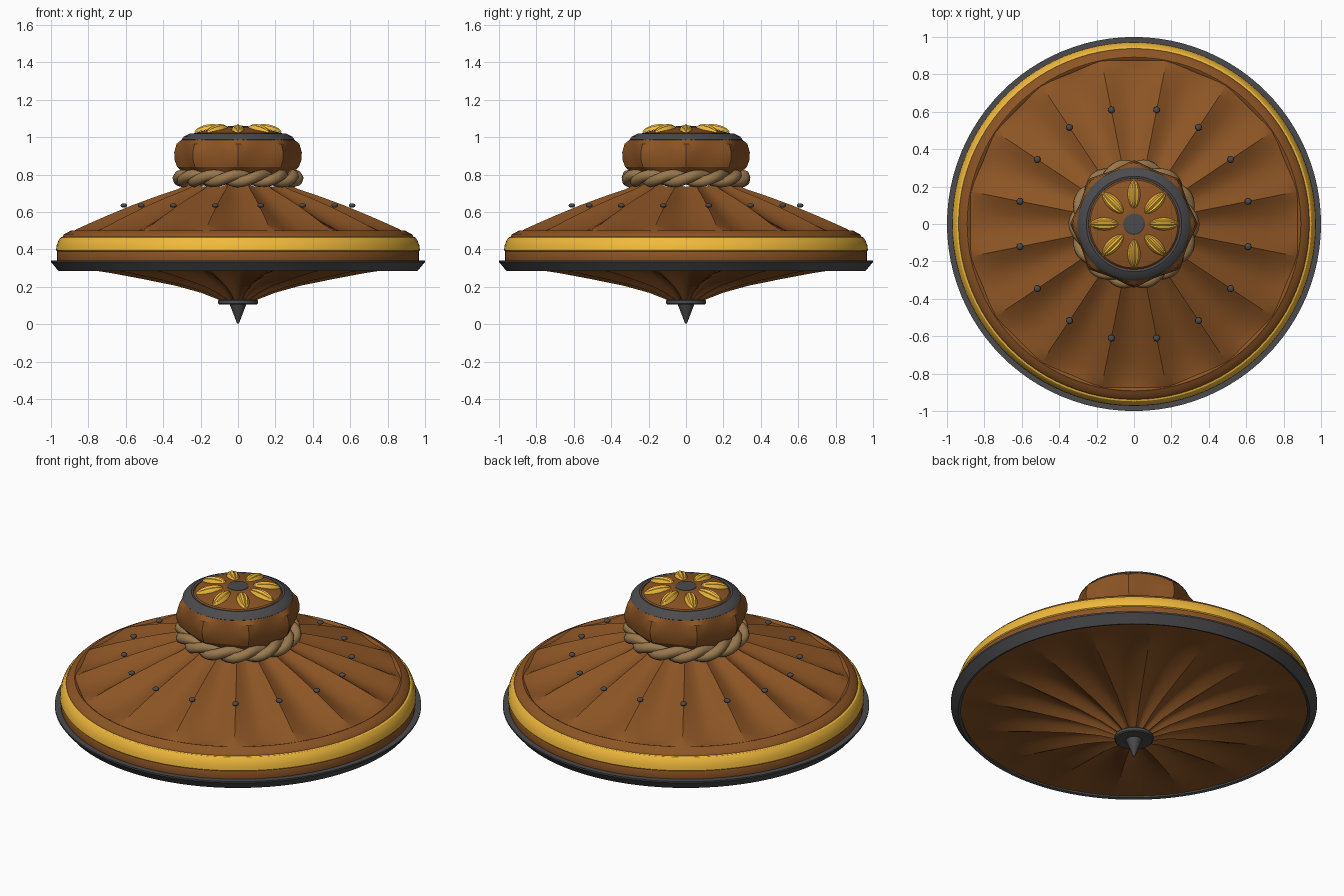
import bpy, bmesh
from math import sin, cos, pi, tau, radians

if "Cube" in bpy.data.objects:
    bpy.data.objects.remove(bpy.data.objects["Cube"])


def material(name, rgb):
    m = bpy.data.materials.new(name)
    m.diffuse_color = (*rgb, 1)
    m.use_nodes = True
    m.node_tree.nodes["Principled BSDF"].inputs["Base Color"].default_value = m.diffuse_color
    return m


WOOD = material("wood", (0.265, 0.09, 0.018))
GOLD = material("gold", (0.88, 0.49, 0.045))
IRON = material("iron", (0.07, 0.07, 0.075))
ROPE = material("rope", (0.32, 0.19, 0.075))


def finish(name, bm, mat, angle=30):
    bmesh.ops.recalc_face_normals(bm, faces=bm.faces)
    me = bpy.data.meshes.new(name)
    bm.to_mesh(me)
    bm.free()
    ob = bpy.data.objects.new(name, me)
    bpy.context.collection.objects.link(ob)
    me.materials.append(mat)
    bpy.ops.object.select_all(action='DESELECT')
    ob.select_set(True)
    bpy.context.view_layer.objects.active = ob
    bpy.ops.object.shade_smooth_by_angle(angle=radians(angle))
    return ob


def lathe(name, profile, mat, flutes=16, seg=6, start=0.0, closed=False, angle=30):
    """Revolve (r, z[, dr, dz]); dr and dz are the scoop depth between flute ridges."""
    bm = bmesh.new()
    n = flutes * seg
    rings = []
    for p in profile:
        r, z, dr, dz = (*p, 0, 0)[:4]
        if r == 0:
            rings.append([bm.verts.new((0, 0, z))] * n)
            continue
        ring = []
        for i in range(n):
            a = start + tau * i / n
            s = sin(pi * (i % seg) / seg)
            ring.append(bm.verts.new(((r + dr * s) * cos(a), (r + dr * s) * sin(a), z + dz * s)))
        rings.append(ring)
    pairs = list(zip(rings, rings[1:]))
    if closed:
        pairs.append((rings[-1], rings[0]))
    for a, b in pairs:
        for i in range(n):
            j = (i + 1) % n
            quad = list(dict.fromkeys((a[i], a[j], b[j], b[i])))
            bm.faces.new(quad)
    return finish(name, bm, mat, angle)


# Scooped upper and lower shells
half = pi / 16
lathe("upper_shell", [(0.26, 0.755, 0, -0.02), (0.33, 0.722, 0, -0.026), (0.45, 0.682, 0, -0.038),
                      (0.58, 0.635, 0, -0.048), (0.72, 0.578, 0, -0.05), (0.82, 0.535, 0, -0.04),
                      (0.88, 0.508, 0, -0.02), (0.9, 0.49)], WOOD, seg=10, start=half, angle=22)
lathe("lower_shell", [(0.08, 0.12, 0, 0.01), (0.12, 0.137, 0, 0.018), (0.2, 0.168, 0, 0.028),
                      (0.34, 0.206, 0, 0.036), (0.52, 0.242, 0, 0.038), (0.7, 0.275, 0, 0.03),
                      (0.84, 0.295, 0, 0.01), (0.97, 0.30)], WOOD, seg=10, start=half, angle=22)

# Rim and its bands
lathe("wood_rim", [(0.96, 0.31), (0.968, 0.34), (0.968, 0.39), (0.95, 0.42), (0.94, 0.465),
                   (0.93, 0.482), (0.905, 0.494), (0.892, 0.502), (0.886, 0.50), (0.87, 0.485)], WOOD, angle=50)
lathe("gold_band", [(0.94, 0.388), (0.966, 0.388), (0.973, 0.395), (0.97, 0.42), (0.96, 0.448),
                    (0.948, 0.464), (0.938, 0.468), (0.92, 0.466)], GOLD, closed=True)
lathe("iron_rim", [(0.945, 0.29), (0.96, 0.285), (1.0, 0.333), (1.0, 0.342), (0.95, 0.342)],
      IRON, closed=True)

# Foot plate and spinning tip
lathe("foot_plate", [(0, 0.105), (0.1, 0.105), (0.106, 0.11), (0.106, 0.126), (0.1, 0.131), (0, 0.131)], IRON, seg=3)
lathe("spinning_tip", [(0, 0), (0.008, 0.012), (0.045, 0.108), (0, 0.108)], IRON, seg=2)

# Faceted knob with domed cap
lathe("knob", [(0.26, 0.77), (0.29, 0.81, -0.01, 0), (0.325, 0.84, -0.024, 0), (0.34, 0.88, -0.032, 0),
               (0.341, 0.92, -0.032, 0), (0.328, 0.965, -0.024, 0), (0.30, 0.987), (0.24, 1.0)],
      WOOD, flutes=8, seg=12, angle=25)
lathe("cap_ring", [(0.24, 0.98), (0.295, 0.98), (0.302, 0.988), (0.29, 1.003), (0.255, 1.02), (0.243, 1.017)],
      IRON, closed=True, seg=4)
lathe("cap_dome", [(0.25, 1.005), (0.235, 1.022), (0.14, 1.045), (0.06, 1.053), (0, 1.054)], WOOD, seg=3)
lathe("cap_button", [(0.058, 1.045), (0.058, 1.056), (0.052, 1.06), (0, 1.061)], IRON, seg=2)

# Gold petals with three ridges each
for k in range(8):
    bm = bmesh.new()
    a = tau * k / 8
    rows = []
    for i in range(13):
        t = i / 12
        x = 0.08 + 0.155 * t
        w = 0.034 * max(sin(pi * t), 0.03) ** 0.55
        row = []
        for j in range(13):
            u = j / 6 - 1
            base = 1.046 - 0.022 * t * t
            ridge = 0.85 + 0.15 * cos(3 * pi * u)
            h = 0.028 * sin(pi * t) ** 0.4 * max(1 - u * u, 0) ** 0.5 * ridge if 0 < i < 12 else 0
            y = w * u
            row.append(bm.verts.new((x * cos(a) - y * sin(a), x * sin(a) + y * cos(a), base + h)))
        rows.append(row)
    for p, q in zip(rows, rows[1:]):
        for j in range(12):
            bm.faces.new((p[j], p[j + 1], q[j + 1], q[j]))
    finish(f"petal_{k + 1}", bm, GOLD, 40)

# Studs on the ridges
for k in range(16):
    bm = bmesh.new()
    a = half + tau * k / 16
    bmesh.ops.create_uvsphere(bm, u_segments=12, v_segments=8, radius=0.018)
    bmesh.ops.scale(bm, vec=(1, 1, 0.65), verts=bm.verts)
    bmesh.ops.translate(bm, vec=(0.622 * cos(a), 0.622 * sin(a), 0.635), verts=bm.verts)
    finish(f"stud_{k + 1}", bm, IRON, 60)

# Twisted rope collar
for s in range(2):
    cu = bpy.data.curves.new(f"rope_strand_{s + 1}", 'CURVE')
    cu.dimensions = '3D'
    cu.bevel_depth = 0.03
    cu.bevel_resolution = 2
    sp = cu.splines.new('POLY')
    n = 160
    sp.points.add(n - 1)
    for i, pt in enumerate(sp.points):
        a = tau * i / n
        b = 7 * a + pi * s
        r = 0.299 + 0.021 * cos(b)
        pt.co = (r * cos(a), r * sin(a), 0.78 + 0.018 * sin(b), 1)
    sp.use_cyclic_u = True
    cu.materials.append(ROPE)
    bpy.context.collection.objects.link(bpy.data.objects.new(cu.name, cu))
